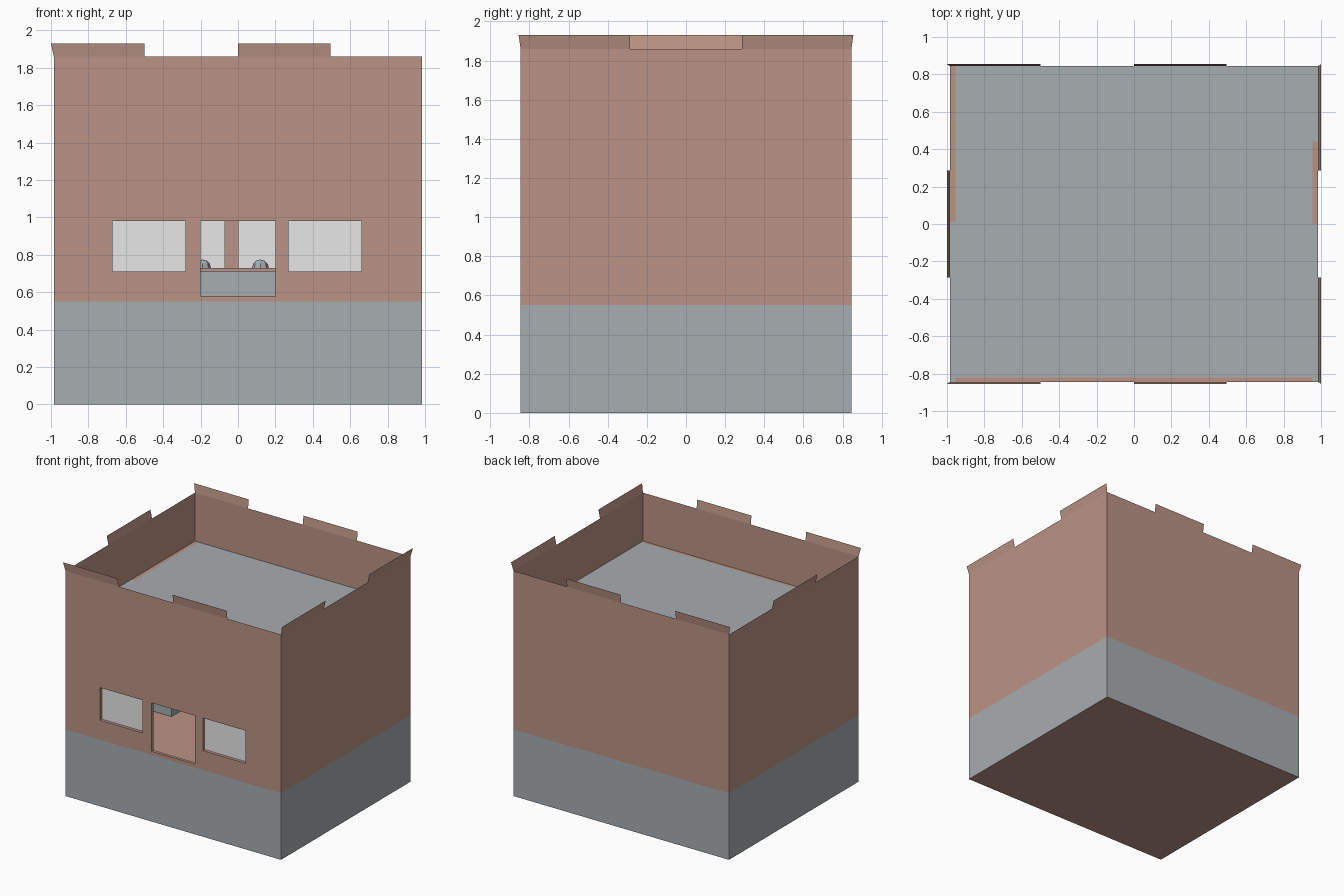
import bpy, bmesh, math

if "Cube" in bpy.data.objects:
    bpy.data.objects.remove(bpy.data.objects["Cube"])

W, D = 0.985, 0.845          # half width and half depth of the walls
BASE, TOP, CREST = 0.55, 1.86, 1.93
ROOF = 1.46
FLARE = 0.015


def material(name, rgb):
    m = bpy.data.materials.new(name)
    m.diffuse_color = (*rgb, 1)
    m.use_nodes = True
    m.node_tree.nodes["Principled BSDF"].inputs["Base Color"].default_value = m.diffuse_color
    return m


BRICK = material("dusty_brick", (0.497, 0.296, 0.238))
GREY = material("slate_grey", (0.386, 0.418, 0.434))
PALE = material("pale_glass", (0.8, 0.8, 0.8))


def sheets(name, quads, mat):
    """One object made from a list of four-cornered sheets."""
    bm = bmesh.new()
    for q in quads:
        bm.faces.new([bm.verts.new(p) for p in q])
    bmesh.ops.remove_doubles(bm, verts=bm.verts, dist=1e-5)
    me = bpy.data.meshes.new(name)
    bm.to_mesh(me)
    bm.free()
    me.materials.append(mat)
    ob = bpy.data.objects.new(name, me)
    bpy.context.collection.objects.link(ob)
    return ob


def front(x0, x1, z0, z1, y):
    return [(x0, y, z0), (x1, y, z0), (x1, y, z1), (x0, y, z1)]


def side(y0, y1, z0, z1, x):
    return [(x, y0, z0), (x, y1, z0), (x, y1, z1), (x, y0, z1)]


def flat(x0, x1, y0, y1, z):
    return [(x0, y0, z), (x1, y0, z), (x1, y1, z), (x0, y1, z)]


def box(name, x0, x1, y0, y1, z0, z1, mat):
    return sheets(name, [front(x0, x1, z0, z1, y0), front(x1, x0, z0, z1, y1),
                         side(y1, y0, z0, z1, x0), side(y0, y1, z0, z1, x1),
                         flat(x0, x1, y0, y1, z1), flat(x0, x1, y1, y0, z0)], mat)


def shell(z0, z1, with_front=True):
    """Back and side walls, optionally the front too."""
    q = [front(W, -W, z0, z1, D), side(-D, D, z0, z1, W), side(D, -D, z0, z1, -W)]
    return q + ([front(-W, W, z0, z1, -D)] if with_front else [])


# grey foundation and its underside
sheets("foundation", shell(0, BASE), GREY)
sheets("underside", [flat(-W, W, D, -D, 0)], BRICK)

# brick walls, the front cut for two windows and a doorway
openings = [(-0.67, -0.28, 0.71, 0.98), (-0.20, 0.20, 0.58, 0.98), (0.27, 0.66, 0.71, 0.98)]
walls = shell(BASE, TOP, False)
xs = sorted({-W, W} | {v for o in openings for v in o[:2]})
zs = sorted({BASE, TOP} | {v for o in openings for v in o[2:]})
for x0, x1 in zip(xs, xs[1:]):
    for z0, z1 in zip(zs, zs[1:]):
        cx, cz = (x0 + x1) / 2, (z0 + z1) / 2
        if not any(a < cx < b and c < cz < d for a, b, c, d in openings):
            walls.append(front(x0, x1, z0, z1, -D))
sheets("brick_walls", walls, BRICK)

# reveals around the openings, and window panes
INNER = -D + 0.025
reveals, panes = [], []
for i, (a, b, c, d) in enumerate(openings):
    reveals += [side(-D, INNER, c, d, a), side(INNER, -D, c, d, b),
                flat(a, b, -D, INNER, c), flat(a, b, INNER, -D, d)]
    if i != 1:
        panes.append(front(a, b, c, d, INNER))
sheets("opening_reveals", reveals, BRICK)
sheets("window_panes", panes, PALE)

# flared battlements
crest = []
for x0, x1 in ((-W, -0.5), (0.0, 0.495)):
    xt = x0 - FLARE if x0 == -W else x0
    for s in (-1, 1):
        y, yt = s * D, s * (D + 0.01)
        crest.append([(x0, y, TOP), (x1, y, TOP), (x1, yt, CREST), (xt, yt, CREST)])
for s, y0, y1 in ((1, -D, -0.285), (1, 0.285, D), (-1, -0.285, 0.285)):
    t0 = y0 - 0.01 if y0 == -D else y0
    t1 = y1 + 0.01 if y1 == D else y1
    x, xt = s * W, s * (W + FLARE)
    crest.append([(x, y0, TOP), (x, y1, TOP), (xt, t1, CREST), (xt, t0, CREST)])
sheets("battlements", crest, BRICK)

# sunken roof with narrow edge strips
R = 0.955
sheets("roof_deck", [flat(-R, R, INNER, D, ROOF),
                     flat(-W, -R, -D, 0.01, ROOF),
                     flat(R, W, -D, 0.0, ROOF), flat(R, W, 0.44, D, ROOF)], GREY)
sheets("roof_edge_strips", [flat(-R, R, -D, INNER, ROOF),
                            flat(-W, -R, 0.01, D, ROOF),
                            flat(R, W, 0.0, 0.44, ROOF)], BRICK)

# interior seen through the doorway
sheets("room_floor", [flat(-W, W, -D, D, 0.57)], BRICK)
box("side_counter", -0.9, -0.44, -0.24, 0.2, 0.57, 0.71, GREY)
box("back_counter", -0.9, 0.9, 0.3, 0.55, 0.57, 0.71, GREY)
box("counter_top", -0.9, 0.9, 0.29, 0.56, 0.71, 0.73, BRICK)
sheets("back_panels", [front(-0.47, -0.07, 0.71, 0.98, D - 0.02),
                       front(0.0, 0.4, 0.71, 0.98, D - 0.02)], PALE)

# small domes on the counter
for i, x in enumerate((-0.19, 0.12)):
    bm = bmesh.new()
    bmesh.ops.create_uvsphere(bm, u_segments=8, v_segments=6, radius=0.045)
    bmesh.ops.bisect_plane(bm, geom=bm.verts[:] + bm.edges[:] + bm.faces[:],
                           plane_co=(0, 0, 0), plane_no=(0, 0, 1), clear_inner=True)
    me = bpy.data.meshes.new("counter_dome")
    bm.to_mesh(me)
    bm.free()
    me.materials.append(GREY)
    ob = bpy.data.objects.new(f"counter_dome_{i + 1}", me)
    ob.location = (x, 0.42, 0.73)
    bpy.context.collection.objects.link(ob)
